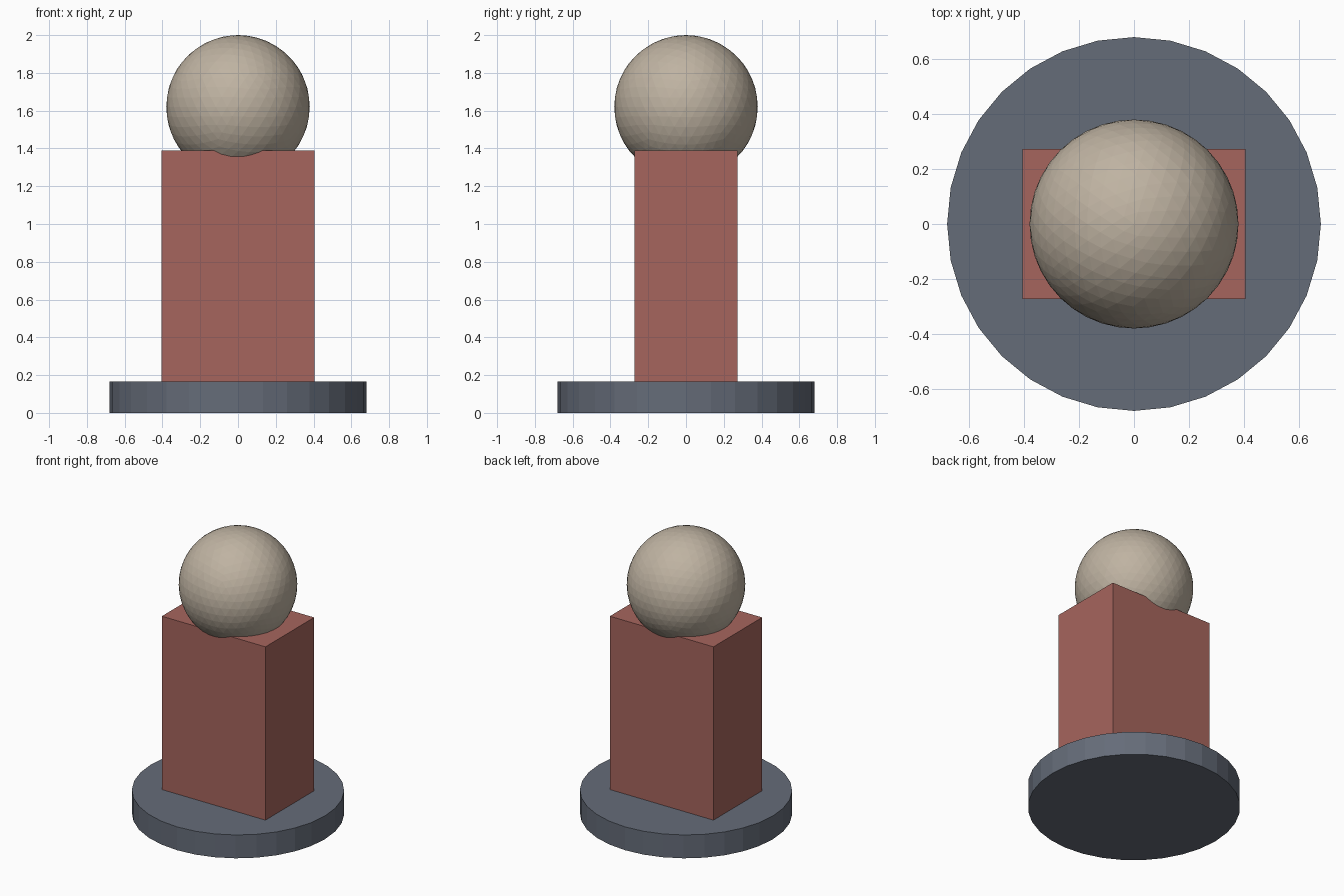
import bpy

if "Cube" in bpy.data.objects:
    bpy.data.objects.remove(bpy.data.objects["Cube"])


def finish(name, color):
    obj = bpy.context.object
    obj.name = name
    mat = bpy.data.materials.new(name + "_paint")
    mat.diffuse_color = (*color, 1)
    mat.use_nodes = True
    mat.node_tree.nodes["Principled BSDF"].inputs["Base Color"].default_value = mat.diffuse_color
    obj.data.materials.append(mat)
    return obj


BASE_H, BLOCK_TOP, BALL_R = 0.165, 1.39, 0.38

# Round base plate
bpy.ops.mesh.primitive_cylinder_add(vertices=32, radius=0.68, depth=BASE_H,
                                    location=(0, 0, BASE_H / 2))
finish("base", (0.13, 0.15, 0.19))

# Rectangular body block
bpy.ops.mesh.primitive_cube_add(size=1, location=(0, 0, (BASE_H + BLOCK_TOP) / 2))
body = finish("body", (0.38, 0.13, 0.11))
body.scale = (0.81, 0.544, BLOCK_TOP - BASE_H)
bpy.ops.object.transform_apply(location=False, rotation=False, scale=True)

# Faceted ball sunk slightly into the body
bpy.ops.mesh.primitive_ico_sphere_add(subdivisions=4, radius=BALL_R,
                                      location=(0, 0, 2 - BALL_R))
finish("head", (0.52, 0.45, 0.36))
